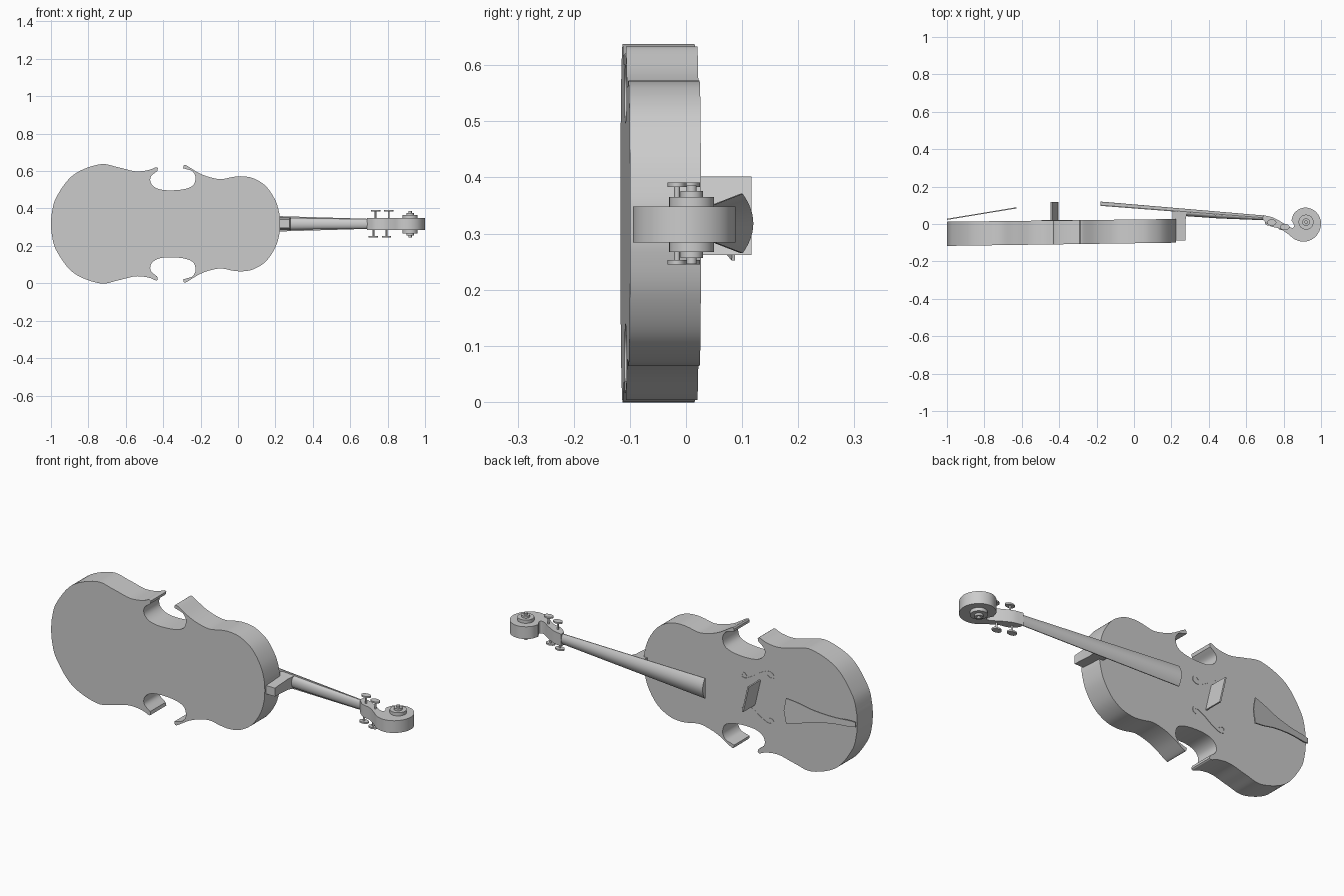
import bpy, bmesh, math
from mathutils import Vector

if "Cube" in bpy.data.objects:
    bpy.data.objects.remove(bpy.data.objects["Cube"])

MID = 0.318  # height of the long axis

grey = bpy.data.materials.new("plain grey")
grey.use_nodes = True
grey.diffuse_color = (0.6, 0.6, 0.6, 1)
grey.node_tree.nodes["Principled BSDF"].inputs["Base Color"].default_value = (0.6, 0.6, 0.6, 1)


def finish(name, bm, angle=35):
    bmesh.ops.recalc_face_normals(bm, faces=bm.faces)
    mesh = bpy.data.meshes.new(name)
    bm.to_mesh(mesh)
    bm.free()
    obj = bpy.data.objects.new(name, mesh)
    bpy.context.collection.objects.link(obj)
    mesh.materials.append(grey)
    bpy.ops.object.select_all(action='DESELECT')
    obj.select_set(True)
    bpy.context.view_layer.objects.active = obj
    bpy.ops.object.shade_smooth_by_angle(angle=math.radians(angle))
    return obj


def loft(name, rings, angle=35):
    """Skin a list of equal closed rings and cap both ends."""
    bm = bmesh.new()
    loops = [[bm.verts.new(p) for p in ring] for ring in rings]
    n = len(loops[0])
    for a, b in zip(loops, loops[1:]):
        for i in range(n):
            bm.faces.new((a[i], a[(i + 1) % n], b[(i + 1) % n], b[i]))
    bm.faces.new(loops[0])
    bm.faces.new(loops[-1])
    return finish(name, bm, angle)


def spline(points, steps=6):
    """Smooth path through 2D points."""
    p = [Vector(q) for q in points]
    p = [2 * p[0] - p[1]] + p + [2 * p[-1] - p[-2]]
    out = []
    for a, b, c, d in zip(p, p[1:], p[2:], p[3:]):
        for k in range(steps):
            t = k / steps
            out.append(0.5 * (2 * b + (c - a) * t + (2 * a - 5 * b + 4 * c - d) * t * t
                              + (3 * b - a - 3 * c + d) * t ** 3))
    return out + [p[-2]]


def disc(name, x, y, z0, z1, rx, ry=None, sides=32):
    ry = ry or rx
    ang = [2 * math.pi * i / sides for i in range(sides)]
    return loft(name, [[(x + rx * math.cos(a), y + ry * math.sin(a), z) for a in ang]
                       for z in (z0, z1)])


def deck(x):
    return 0.024 + 0.012 * x


def back(x):
    return -0.103 + 0.014 * x


# Body: half outline in three runs that meet at the sharp corners
lower = [(-1, 0), (-.995, .06), (-.97, .145), (-.88, .262), (-.74, .318), (-.64, .302),
         (-.55, .281), (-.48, .287), (-.44, .302), (-.428, .298)]
waist = [(-.432, .282), (-.466, .252), (-.464, .215), (-.43, .188), (-.37, .179), (-.29, .185),
         (-.24, .206), (-.227, .248), (-.243, .28), (-.275, .292), (-.293, .297)]
upper = [(-.292, .309), (-.278, .313), (-.21, .272), (-.15, .249), (-.09, .239), (-.03, .25),
         (.024, .254), (.085, .242), (.15, .2), (.2, .125), (.222, .05), (.225, 0)]
half = spline(lower) + spline(waist) + spline(upper)
outline = half + [Vector((p.x, -p.y)) for p in reversed(half[1:-1])]
loft("body", [[(p.x, f(p.x), MID + p.y) for p in outline] for f in (back, deck)])

# Sound holes: thin curled plates on the deck
for side, label in ((1, "left"), (-1, "right")):
    path = spline([(-.365, .082), (-.35, .095), (-.335, .088), (-.335, .072), (-.36, .066),
                   (-.4, .085), (-.45, .118), (-.49, .135), (-.515, .128), (-.515, .112),
                   (-.5, .106), (-.485, .118)], 5)
    rings = []
    for i, p in enumerate(path):
        d = (path[min(i + 1, len(path) - 1)] - path[max(i - 1, 0)]).normalized()
        w = 0.003 + 0.004 * math.sin(math.pi * i / (len(path) - 1))
        n = Vector((-d.y, d.x)) * w
        rings.append([(q.x, deck(q.x) + h, MID + side * q.y)
                      for q, h in ((p + n, -.002), (p + n, .002), (p - n, .002), (p - n, -.002))])
    loft(label + "_sound_hole", rings)

# Bridge: thin upright plate set slightly askew
loft("bridge", [[(x, y, z) for x, z in ((-.405, .262), (-.413, .262), (-.446, .402), (-.438, .402))]
                for y in (0.018, 0.117)])

# Tailpiece: thin flared plate rising toward the bridge
edge = spline([(-1, .012), (-.97, .016), (-.88, .018), (-.78, .032), (-.7, .054), (-.64, .066)])
tail = edge + [Vector((-.628, 0))] + [Vector((p.x, -p.y)) for p in reversed(edge)]
loft("tailpiece", [[(p.x, .025 + (p.x + 1) * .165 + h, MID + p.y) for p in tail]
                   for h in (-.003, .003)])

# Fingerboard: tapering bar with a curved top
rings = []
for x, y, w, rise in ((-.18, .097, .053, .019), (.69, .03, .027, .012)):
    arc = [(x, y + .004 + rise * (1 - t * t), MID + w * t) for t in [i / 6 - 1 for i in range(13)]]
    rings.append([(x, y, MID - w)] + arc + [(x, y, MID + w)])
loft("fingerboard", rings)

# Neck: rounded bar below the fingerboard
rings = []
for x, y, w, drop in ((.22, .068, .033, .022), (.45, .048, .028, .018), (.7, .032, .026, .012)):
    rings.append([(x, y - drop * math.sin(a), MID + w * math.cos(a))
                  for a in [math.pi * i / 12 for i in range(13)]])
loft("neck", rings)

# Heel: block joining the neck and the body
loft("heel", [[(x, y, MID + s * w) for x, s in ((.205, -1), (x1, -1), (x1, 1), (.205, 1))]
              for y, w, x1 in ((-.088, .022, .275), (.02, .028, .275), (.066, .033, .285))])

# Pegbox and scroll in one side profile
box_top = [(.69, .047), (.74, .036), (.79, .01), (.83, -.016), (.85, -.02), (.858, -.01)]
curl = [(.842, .02), (.855, .056), (.885, .08), (.92, .088), (.96, .075), (.988, .045), (1, .005),
        (.99, -.04), (.96, -.077), (.915, -.094), (.865, -.085), (.825, -.055), (.78, -.025),
        (.73, -.012), (.69, .022)]
side = spline(box_top, 4) + spline(curl, 4)
loft("scroll", [[(p.x, p.y, z) for p in side] for z in (MID - .034, MID + .03)])

# Stepped scroll bosses on both sides
for s, label in ((1, "left"), (-1, "right")):
    for i, (r, reach) in enumerate(((.04, .049), (.02, .06), (.009, .07))):
        disc(f"{label}_scroll_boss_{i + 1}", .92, .01, MID - .002, MID - .002 + s * reach, r)

# Tuning pegs: shaft, collar and flat oval head
for s, label, shift in ((1, "left", 0), (-1, "right", -.012)):
    for i, (x, y) in enumerate(((.736, .008), (.806, -.016))):
        x += shift
        name = f"{label}_peg_{i + 1}"
        disc(name + "_shaft", x, y, MID, MID + s * .068, .005, sides=12)
        disc(name + "_head", x, y, MID + s * .065, MID + s * .073, .025, .017, 24)
